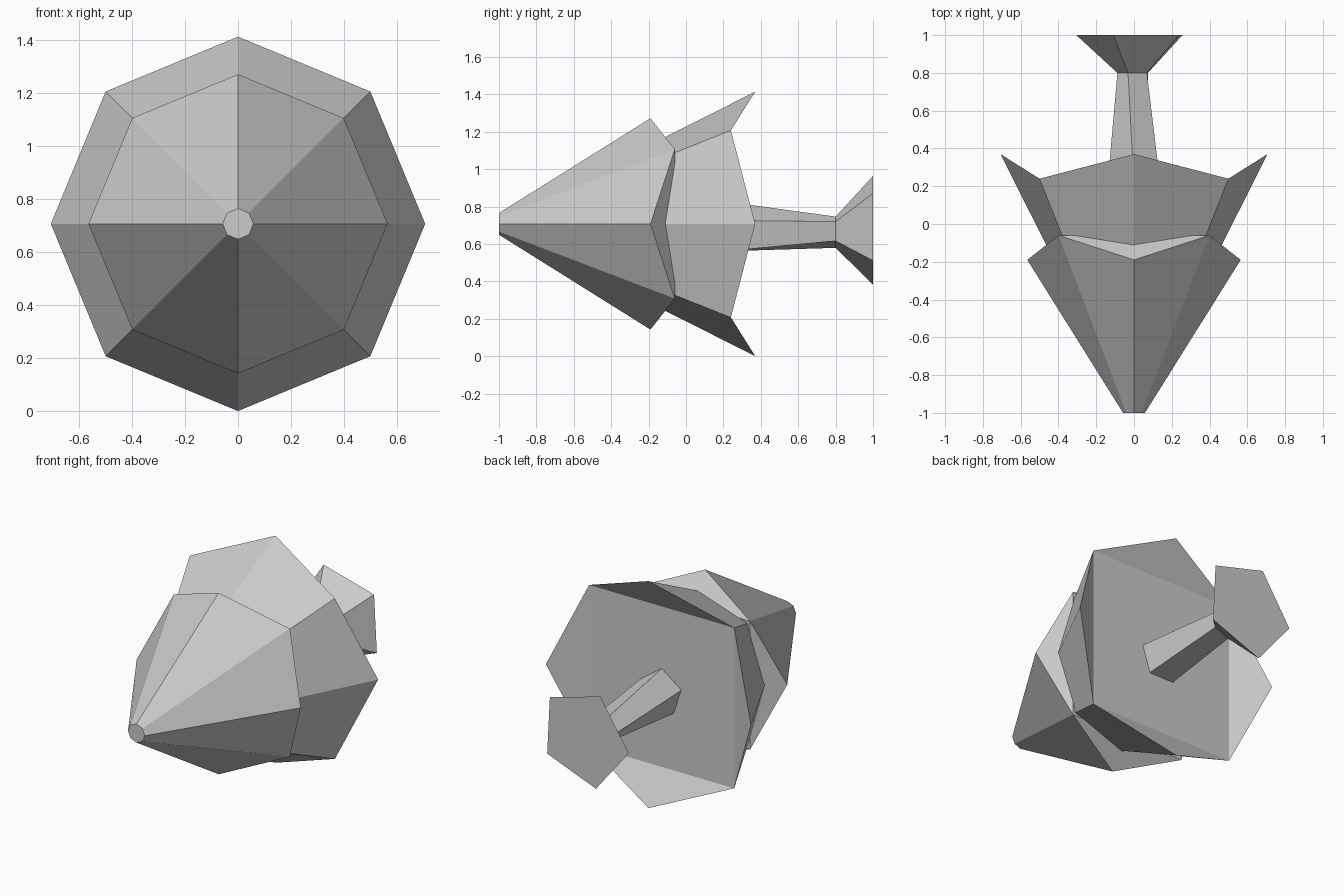
import bpy
import bmesh
from math import cos, sin, radians

if "Cube" in bpy.data.objects:
    bpy.data.objects.remove(bpy.data.objects["Cube"])

AXIS_Z = 0.707  # height of the body's long axis


def ring(bm, n, radius, ys, phase=0.0, cx=0.0, cz=AXIS_Z):
    """n-sided ring around the y axis; ys alternates the depth of its points."""
    verts = []
    for i in range(n):
        a = radians(phase + 360 * i / n)
        verts.append(bm.verts.new((cx + radius * cos(a), ys[i % len(ys)], cz + radius * sin(a))))
    return verts


def bridge(bm, a, b):
    n = len(a)
    for i in range(n):
        j = (i + 1) % n
        bm.faces.new((a[i], a[j], b[j], b[i]))


def finish(bm, name):
    bmesh.ops.recalc_face_normals(bm, faces=bm.faces)
    mesh = bpy.data.meshes.new(name)
    bm.to_mesh(mesh)
    bm.free()
    obj = bpy.data.objects.new(name, mesh)
    bpy.context.collection.objects.link(obj)
    return obj


def tier(name, tip_y, tip_r, rim_r, rim_ys):
    """Eight-sided cone with a zigzag rim; the back is a square with four ears."""
    bm = bmesh.new()
    tip = ring(bm, 8, tip_r, [tip_y])
    rim = ring(bm, 8, rim_r, rim_ys)
    bridge(bm, tip, rim)
    bm.faces.new(tip)
    bm.faces.new(rim[1::2])
    for i in range(0, 8, 2):
        bm.faces.new((rim[i - 1], rim[i], rim[i + 1]))
    return finish(bm, name)


# Cone tiers, front and back
tier("front_tier", -1.0, 0.058, 0.565, (-0.19, -0.06))
tier("back_tier", -0.9, 0.067, 0.707, (0.37, 0.24))

# Twisted five-sided stem with flared end
bm = bmesh.new()
sections = [
    ring(bm, 5, 0.148, [0.20], 90, 0, 0.68),
    ring(bm, 5, 0.088, [0.80], 111, 0, 0.664),
    ring(bm, 5, 0.306, [1.00], 111, 0, 0.678),
]
for a, b in zip(sections, sections[1:]):
    bridge(bm, a, b)
bm.faces.new(sections[0])
bm.faces.new(sections[-1])
finish(bm, "stem")
